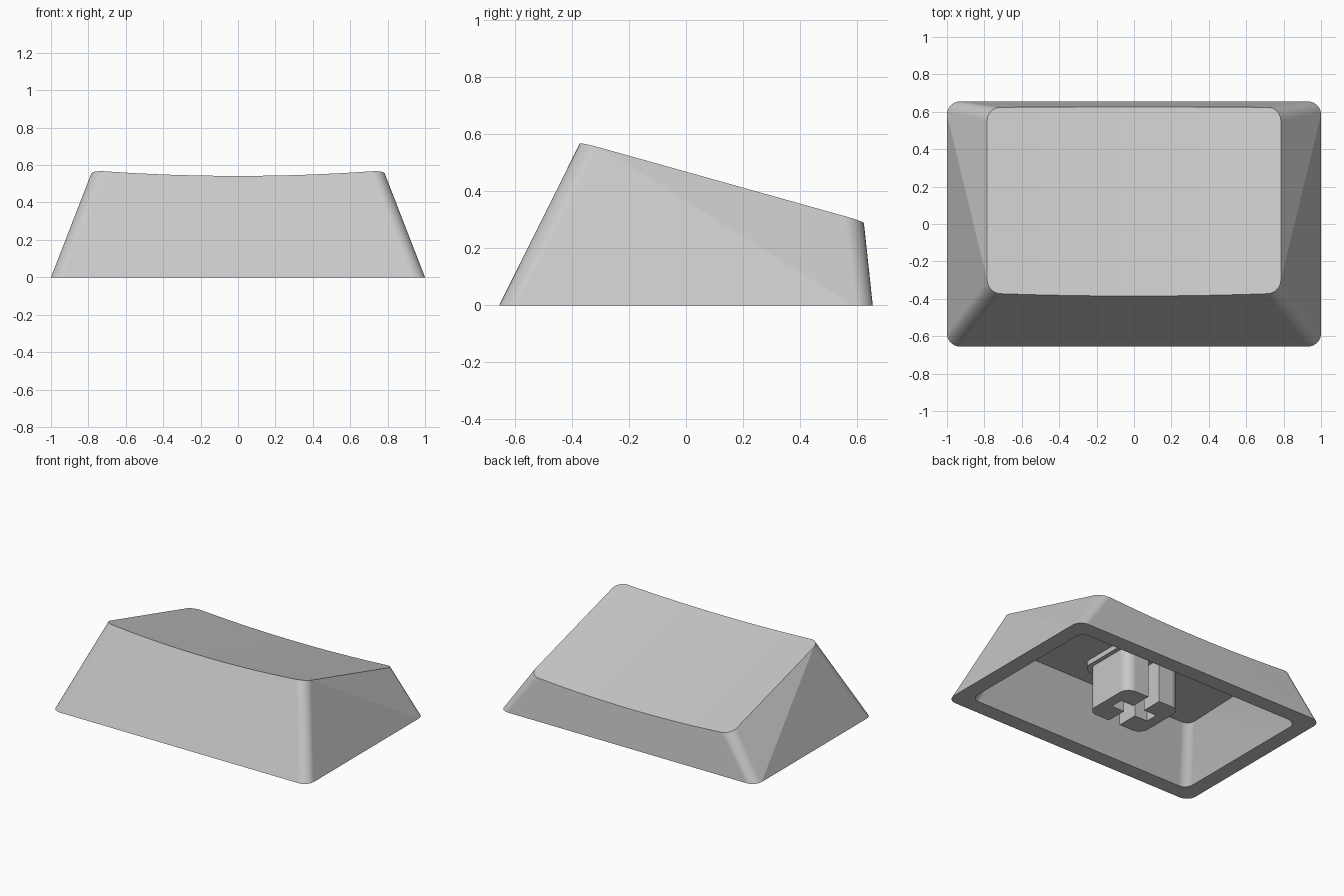
import bpy, bmesh, math
from mathutils import Vector

old = bpy.data.objects.get("Cube")
if old:
    bpy.data.objects.remove(old, do_unlink=True)

grey = bpy.data.materials.new("light grey plastic")
grey.use_nodes = True
COLOUR = (0.58, 0.58, 0.58, 1)
grey.diffuse_color = COLOUR
grey.node_tree.nodes["Principled BSDF"].inputs["Base Color"].default_value = COLOUR

ARC, SPAN = 10, 16          # segments per corner and along the long edges


def half_outline(hx, r):
    """Front half of a rounded rectangle, left to right: (x, distance in from the edge)."""
    arc = [(hx - r + r * math.sin(a), r - r * math.cos(a))
           for a in (math.pi / 2 * i / ARC for i in range(ARC + 1))]
    left = [(-x, d) for x, d in reversed(arc)]
    flat = [((hx - r) * (2 * i / SPAN - 1), 0) for i in range(1, SPAN)]
    return left + flat + arc


def outline(hx, y0, y1, r):
    """Counter-clockwise rounded rectangle, front half then back half."""
    half = half_outline(hx, r)
    return [(x, y0 + d) for x, d in half] + [(x, y1 - d) for x, d in reversed(half)]


def loft(bm, low, high):
    """Triangulated wall, folded from the front top to the back bottom."""
    n = len(low)
    for i in range(n):
        j = (i + 1) % n
        a, b, c, d = low[i], low[j], high[j], high[i]
        if a.co.y < b.co.y:
            tris = ((a, b, d), (b, c, d))
        else:
            tris = ((a, b, c), (a, c, d))
        for t in tris:
            bm.faces.new(t)


def finish(bm, name):
    bmesh.ops.recalc_face_normals(bm, faces=bm.faces)
    mesh = bpy.data.meshes.new(name)
    bm.to_mesh(mesh)
    bm.free()
    ob = bpy.data.objects.new(name, mesh)
    bpy.context.collection.objects.link(ob)
    mesh.materials.append(grey)
    bpy.ops.object.select_all(action="DESELECT")
    ob.select_set(True)
    bpy.context.view_layer.objects.active = ob
    bpy.ops.object.shade_smooth_by_angle(angle=math.radians(12))
    mod = ob.modifiers.new("even shading", "WEIGHTED_NORMAL")
    mod.keep_sharp = True
    return ob


def prism(name, points, z0, z1):
    bm = bmesh.new()
    face = bm.faces.new([bm.verts.new((x, y, z0)) for x, y in points])
    up = bmesh.ops.extrude_face_region(bm, geom=[face], use_keep_orig=True)
    moved = [v for v in up["geom"] if isinstance(v, bmesh.types.BMVert)]
    bmesh.ops.translate(bm, verts=moved, vec=(0, 0, z1 - z0))
    return finish(bm, name)


# Cap shell: hollow underside first
bm = bmesh.new()
inner_low = [bm.verts.new((x, y, 0)) for x, y in outline(0.89, -0.545, 0.545, 0.06)]
inner_high = [bm.verts.new((x * (1 - 0.05 * (y + 0.37)), y, 0.345))
              for x, y in outline(0.765, -0.37, 0.50, 0.06)]
loft(bm, inner_low, inner_high)
bm.faces.new(inner_high)
# slope the ceiling down towards the back
bmesh.ops.bisect_plane(bm, geom=bm.verts[:] + bm.edges[:] + bm.faces[:],
                       plane_co=Vector((0, 0, 0.37)), plane_no=Vector((0, 0.28, 1)),
                       clear_outer=True)
rim = [e for e in bm.edges if e.is_boundary and max(v.co.z for v in e.verts) > 0.05]
bmesh.ops.holes_fill(bm, edges=rim)

# Outer walls and dished top
HX, FRONT, BACK = 0.785, -0.37, 0.623
outer_low = [bm.verts.new((x, y, 0)) for x, y in outline(1, -0.655, 0.655, 0.07)]
outer_high = []
for x, y in outline(HX, FRONT, BACK, 0.07):
    sag = 0.03 * (1 - (x / HX) ** 2)
    z = 0.572 - 0.28 * (y - FRONT) - sag
    y += -0.5 * sag if y < 0 else 0.12 * sag
    outer_high.append(bm.verts.new((x, y, z)))
loft(bm, outer_low, outer_high)
n = len(outer_high)
for i in range(n // 2 - 1):
    bm.faces.new((outer_high[i], outer_high[i + 1], outer_high[n - 2 - i], outer_high[n - 1 - i]))

# Flat bottom rim
for i in range(n):
    j = (i + 1) % n
    bm.faces.new((outer_low[i], inner_low[i], inner_low[j], outer_low[j]))
finish(bm, "cap_shell")

# Stem: two facing C-shaped halves that leave a cross slot between them
SX, SY, R, SLOT, NOTCH = 0.22, 0.195, 0.07, 0.045, 0.145
corner = [(SX - R + R * math.sin(a), -SY + R - R * math.cos(a))
          for a in (math.pi / 2 * i / ARC for i in range(ARC + 1))]
lower = [(NOTCH, -SLOT), (SLOT, -SLOT), (SLOT, -SY)] + corner
c_shape = lower + [(x, -y) for x, y in reversed(lower)]
for side, name in ((1, "stem_left"), (-1, "stem_right")):
    prism(name, [(side * x, y) for x, y in c_shape], 0, 0.35)

# Collar where the stem meets the ceiling
prism("stem_collar", outline(SX + 0.03, -SY - 0.03, SY + 0.03, 0.09), 0.31, 0.352)
